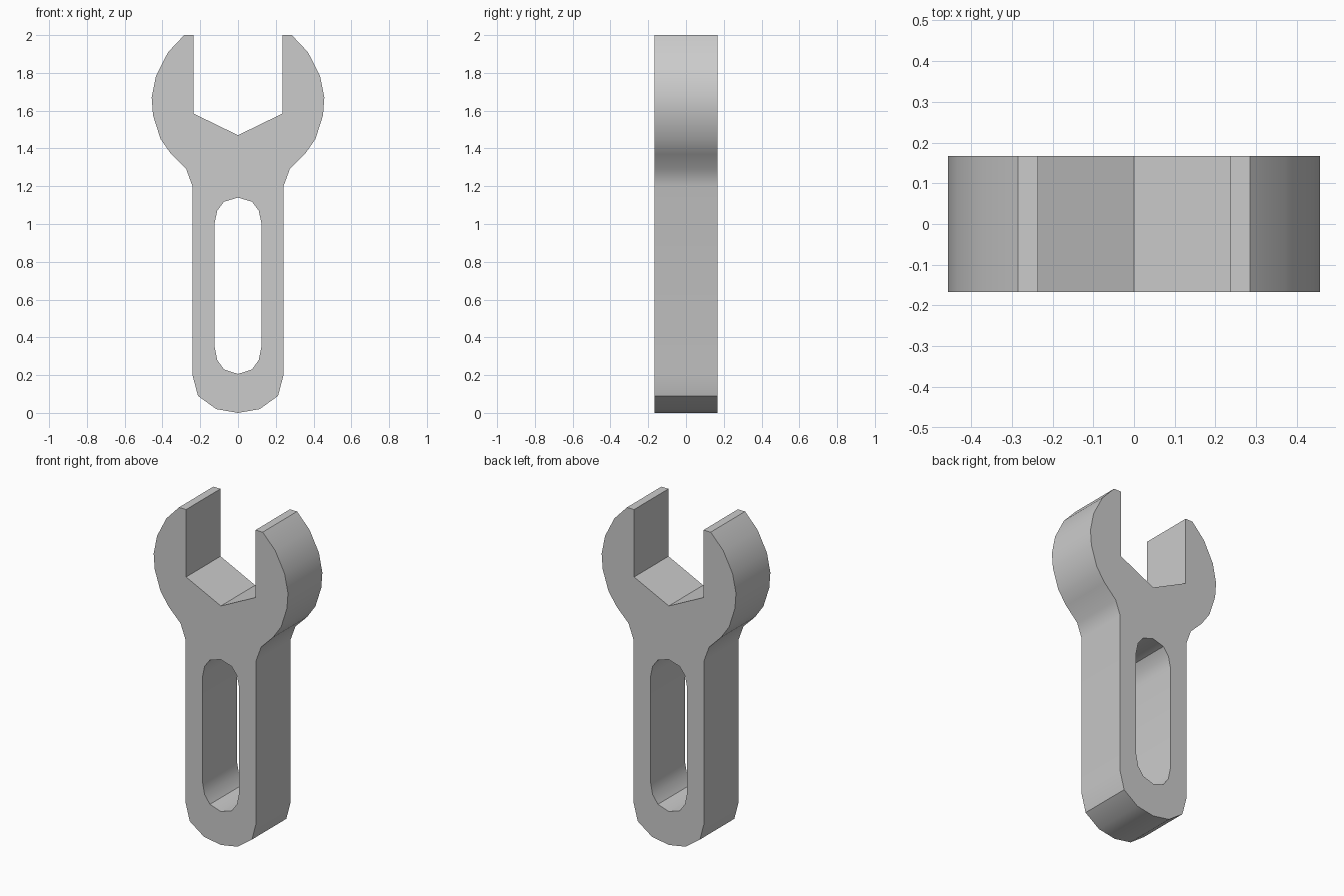
import bpy, bmesh
from math import radians

if "Cube" in bpy.data.objects:
    bpy.data.objects.remove(bpy.data.objects["Cube"])

HALF_DEPTH = 0.167

# Right-hand halves of the outlines as (x, z), mirrored across x = 0
body_half = [(0, 0), (0.115, 0.02), (0.212, 0.09), (0.241, 0.20),
             (0.241, 1.20), (0.274, 1.29), (0.354, 1.37), (0.41, 1.45),
             (0.45, 1.575), (0.457, 1.67), (0.434, 1.785), (0.37, 1.91),
             (0.285, 2.0), (0.236, 2.0), (0.236, 1.585), (0, 1.47)]
slot_half = [(0, 0.206), (0.074, 0.23), (0.11, 0.28), (0.124, 0.35),
             (0.124, 1.005), (0.11, 1.07), (0.074, 1.118), (0, 1.14)]


def mirrored(half):
    return half + [(-x, z) for x, z in reversed(half) if x > 0]


def add_loop(curve, points):
    spline = curve.splines.new('POLY')
    spline.points.add(len(points) - 1)
    for p, (x, z) in zip(spline.points, points):
        p.co = (x, z, 0, 1)
    spline.use_cyclic_u = True


# Filled wrench profile with the handle slot as a hole
curve = bpy.data.curves.new("wrench_profile", 'CURVE')
curve.dimensions = '2D'
curve.fill_mode = 'BOTH'
curve.extrude = HALF_DEPTH
add_loop(curve, mirrored(body_half))
add_loop(curve, mirrored(slot_half))
wrench = bpy.data.objects.new("wrench", curve)
bpy.context.collection.objects.link(wrench)
wrench.rotation_euler.x = radians(90)
bpy.context.view_layer.objects.active = wrench
wrench.select_set(True)
bpy.ops.object.convert(target='MESH')
bpy.ops.object.transform_apply(rotation=True)

# Weld caps to the side walls and fix normals
wrench = bpy.context.object
bm = bmesh.new()
bm.from_mesh(wrench.data)
bmesh.ops.remove_doubles(bm, verts=bm.verts, dist=0.0005)
bmesh.ops.recalc_face_normals(bm, faces=bm.faces)
bm.to_mesh(wrench.data)
bm.free()
wrench.name = "wrench"
bpy.ops.object.shade_smooth_by_angle(angle=radians(36))
